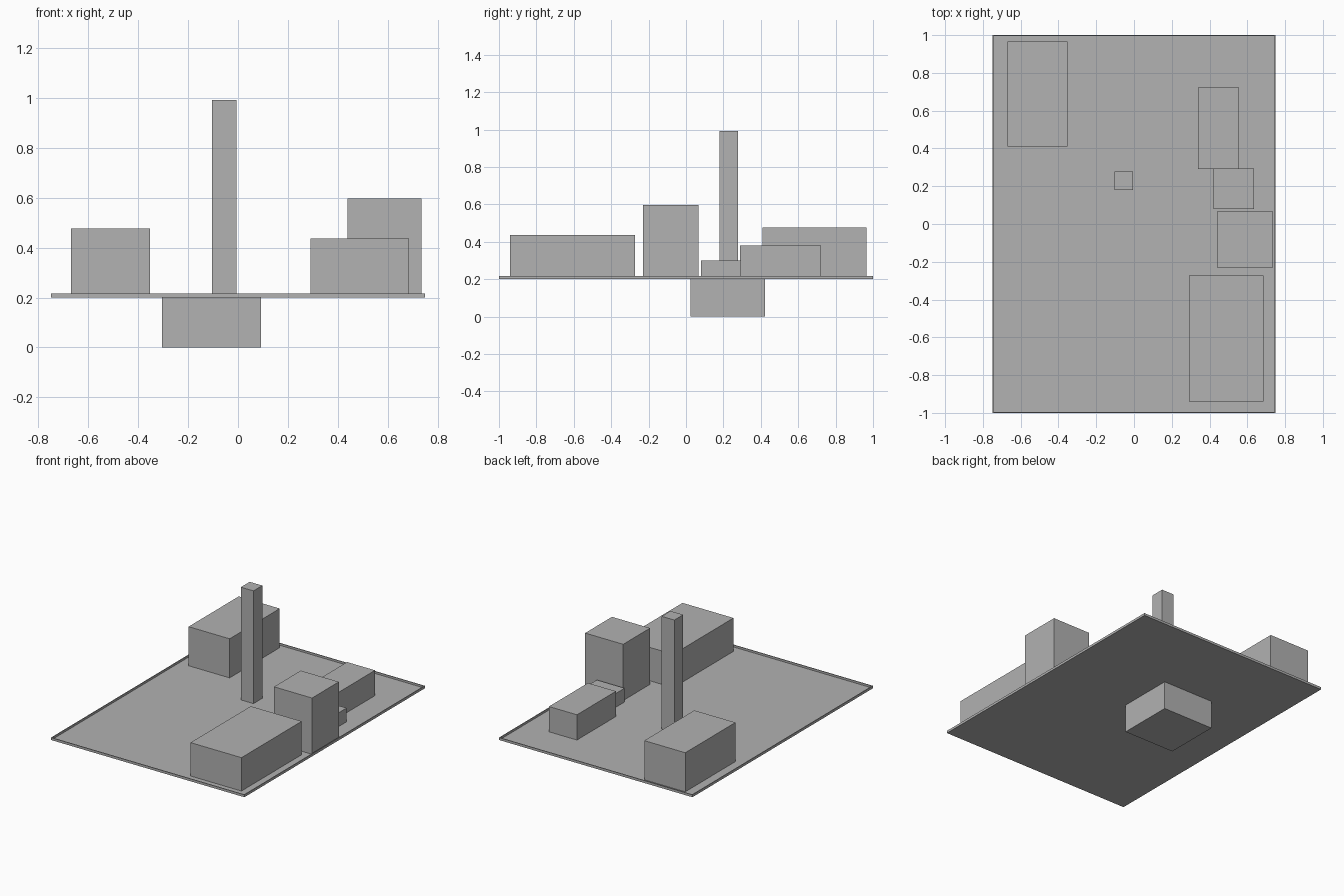
import bpy
import bmesh
from mathutils import Vector

cube = bpy.data.objects.get("Cube")
if cube:
    bpy.data.objects.remove(cube, do_unlink=True)

# One plain grey for the whole model
grey = bpy.data.materials.new("plain grey")
grey.use_nodes = True
colour = (0.445, 0.445, 0.445, 1)
grey.diffuse_color = colour
grey.node_tree.nodes["Principled BSDF"].inputs["Base Color"].default_value = colour

FLOOR, DECK_BASE, RIM_TOP, RIM_WIDTH = 0.203, 0.2, 0.217, 0.008


def box(name, x, y, z, rim=0):
    """Box between (low, high) limits; a rim leaves a shallow tray on top."""
    bm = bmesh.new()
    bmesh.ops.create_cube(bm, size=1)
    low, high = (Vector(c) for c in zip(x, y, z))
    for v in bm.verts:
        v.co = (low + high) / 2 + v.co * (high - low)
    if rim:
        bm.normal_update()
        top = max(bm.faces, key=lambda f: f.calc_center_median().z)
        bmesh.ops.inset_region(bm, faces=[top], thickness=rim)
        # Pull the inner face straight down to form the rim's inner walls
        walls = bmesh.ops.extrude_discrete_faces(bm, faces=[top])
        for v in walls["faces"][0].verts:
            v.co.z = FLOOR
    bmesh.ops.recalc_face_normals(bm, faces=bm.faces)
    mesh = bpy.data.meshes.new(name)
    bm.to_mesh(mesh)
    bm.free()
    mesh.materials.append(grey)
    obj = bpy.data.objects.new(name, mesh)
    bpy.context.collection.objects.link(obj)
    return obj


# Rimmed deck and the block hanging below it
box("deck", (-0.75, 0.75), (-1, 1), (DECK_BASE, RIM_TOP), RIM_WIDTH)
box("lower_block", (-0.304, 0.093), (0.025, 0.422), (0, DECK_BASE))

# Blocks standing on the deck: name, x limits, y limits, top height
blocks = [
    ("mast", (-0.104, -0.006), (0.18, 0.278), 0.993),
    ("back_right_block", (-0.67, -0.352), (0.41, 0.965), 0.477),
    ("back_left_block", (0.34, 0.557), (0.29, 0.722), 0.38),
    ("small_block", (0.42, 0.635), (0.08, 0.295), 0.30),
    ("tall_block", (0.44, 0.735), (-0.23, 0.067), 0.597),
    ("front_left_block", (0.29, 0.685), (-0.94, -0.273), 0.437),
]
for name, x, y, top in blocks:
    box(name, x, y, (FLOOR, top))
